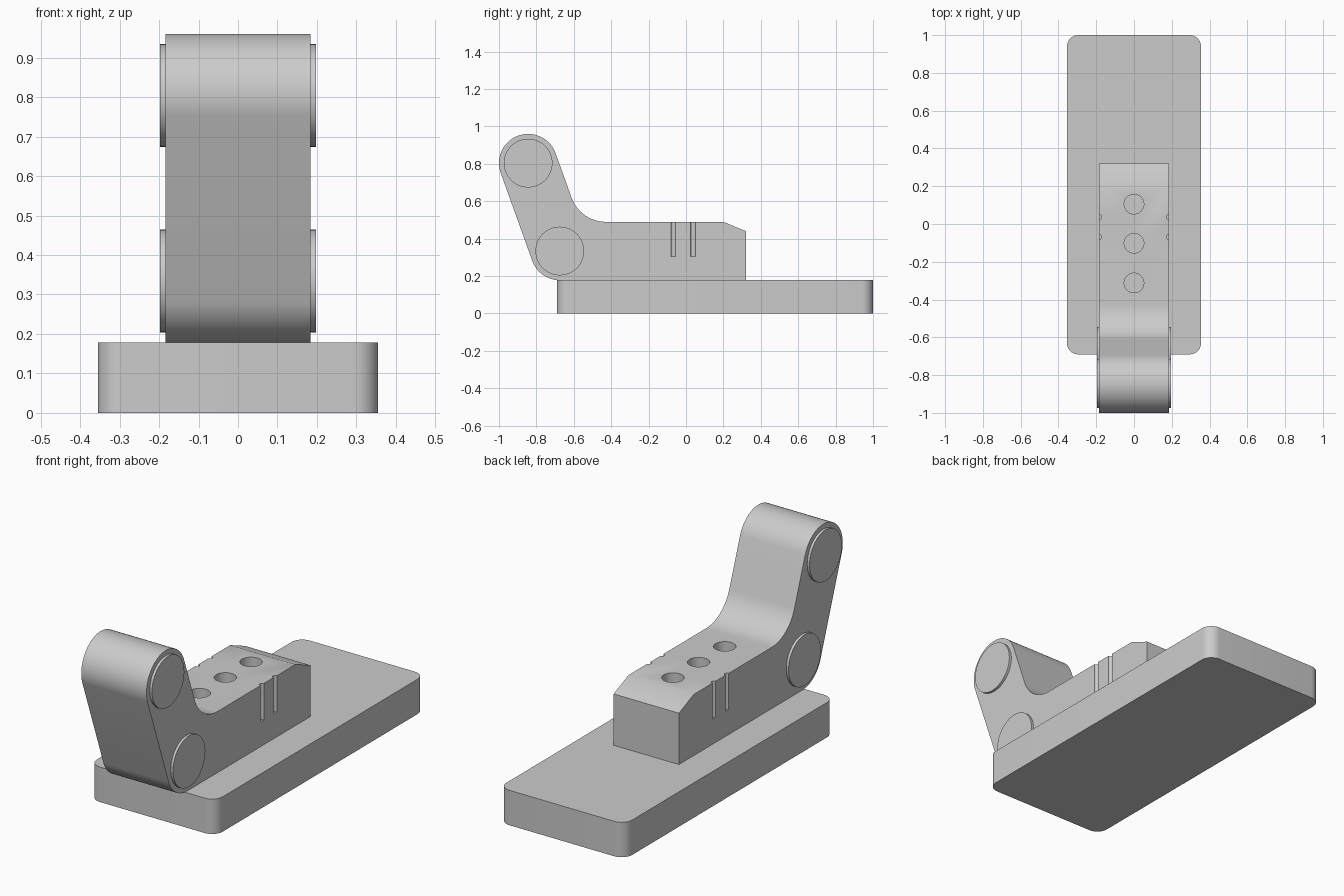
import bpy, bmesh
from math import radians, atan2, degrees, tan, cos, sin, pi
from mathutils import Vector, Matrix

cube = bpy.data.objects.get("Cube")
if cube:
    bpy.data.objects.remove(cube, do_unlink=True)

grey = bpy.data.materials.new("plain grey")
grey.use_nodes = True
colour = (0.6, 0.6, 0.6, 1)
grey.diffuse_color = colour
grey.node_tree.nodes["Principled BSDF"].inputs["Base Color"].default_value = colour


def finish(name, bm):
    bmesh.ops.recalc_face_normals(bm, faces=bm.faces)
    mesh = bpy.data.meshes.new(name)
    bm.to_mesh(mesh)
    bm.free()
    mesh.materials.append(grey)
    obj = bpy.data.objects.new(name, mesh)
    bpy.context.collection.objects.link(obj)
    return obj


def smooth(obj):
    obj.data.shade_smooth()
    obj.data.set_sharp_from_angle(angle=radians(25))


def extrude(name, points, offset):
    bm = bmesh.new()
    face = bm.faces.new([bm.verts.new(p) for p in points])
    result = bmesh.ops.extrude_face_region(bm, geom=[face])
    verts = [v for v in result["geom"] if isinstance(v, bmesh.types.BMVert)]
    bmesh.ops.translate(bm, verts=verts, vec=offset)
    return finish(name, bm)


def arc(centre, radius, start, end, steps=24):
    angles = [start + (end - start) * i / steps for i in range(steps + 1)]
    return [(centre[0] + radius * cos(a), centre[1] + radius * sin(a)) for a in angles]


def add_cylinder(bm, radius, depth, place, segments=48):
    bmesh.ops.create_cone(bm, cap_ends=True, segments=segments, radius1=radius,
                          radius2=radius, depth=depth, matrix=place)


# Base plate with rounded vertical corners
BASE_TOP, corner = 0.178, 0.06
outline = []
for i, (x, y) in enumerate([(0.355, 1), (-0.355, 1), (-0.355, -0.69), (0.355, -0.69)]):
    centre = (x - corner if x > 0 else x + corner, y - corner if y > 0 else y + corner)
    outline += arc(centre, corner, i * pi / 2, (i + 1) * pi / 2, 10)
smooth(extrude("base_plate", [(x, y, 0) for x, y in outline], (0, 0, BASE_TOP)))

# Bracket side profile: leaning arm, concave blend, flat block
HALF, TOP, R, BLEND = 0.184, 0.49, 0.156, 0.195
upper, lower = Vector((-0.844, 0.804)), Vector((-0.675, BASE_TOP + R))
lean = (upper - lower).normalized()
side = Vector((lean.y, -lean.x))
tilt = atan2(side.y, side.x)
edge = upper + side * R
meet = edge + lean * ((TOP - edge.y) / lean.y)
turn = pi / 2 - tilt
blend_centre = (meet.x + BLEND * tan(turn / 2), TOP + BLEND)
profile = arc(upper, R, tilt, tilt + pi, 36)
profile += arc(lower, R, tilt + pi, 1.5 * pi, 20)
profile += [(0.32, BASE_TOP), (0.32, 0.44), (0.2, TOP)]
profile += arc(blend_centre, BLEND, 1.5 * pi, tilt + pi, 20)
bracket = extrude("bracket", [(-HALF, y, z) for y, z in profile], (2 * HALF, 0, 0))

# Round holes in the top and thin grooves down both sides
bm = bmesh.new()
for y in (0.105, -0.102, -0.312):
    add_cylinder(bm, 0.052, 0.4, Matrix.Translation((0, y, 0.505)))
for y in (0.037, -0.068):
    for x in (-HALF, HALF):
        add_cylinder(bm, 0.013, 0.4, Matrix.Translation((x, y, 0.505)), 20)
cutter = finish("hole_cutter", bm)
cutter.hide_render = True
cut = bracket.modifiers.new("holes", "BOOLEAN")
cut.operation, cut.solver, cut.object = "DIFFERENCE", "EXACT", cutter
bpy.context.view_layer.objects.active = bracket
bpy.ops.object.modifier_apply(modifier=cut.name)
bpy.data.objects.remove(cutter, do_unlink=True)
smooth(bracket)

# Pivot pins that stand slightly proud on both sides
for name, centre in (("upper_pin", upper), ("lower_pin", lower)):
    bm = bmesh.new()
    place = Matrix.Translation((0, centre.x, centre.y)) @ Matrix.Rotation(pi / 2, 4, "Y")
    add_cylinder(bm, 0.13, 0.394, place, 64)
    smooth(finish(name, bm))
